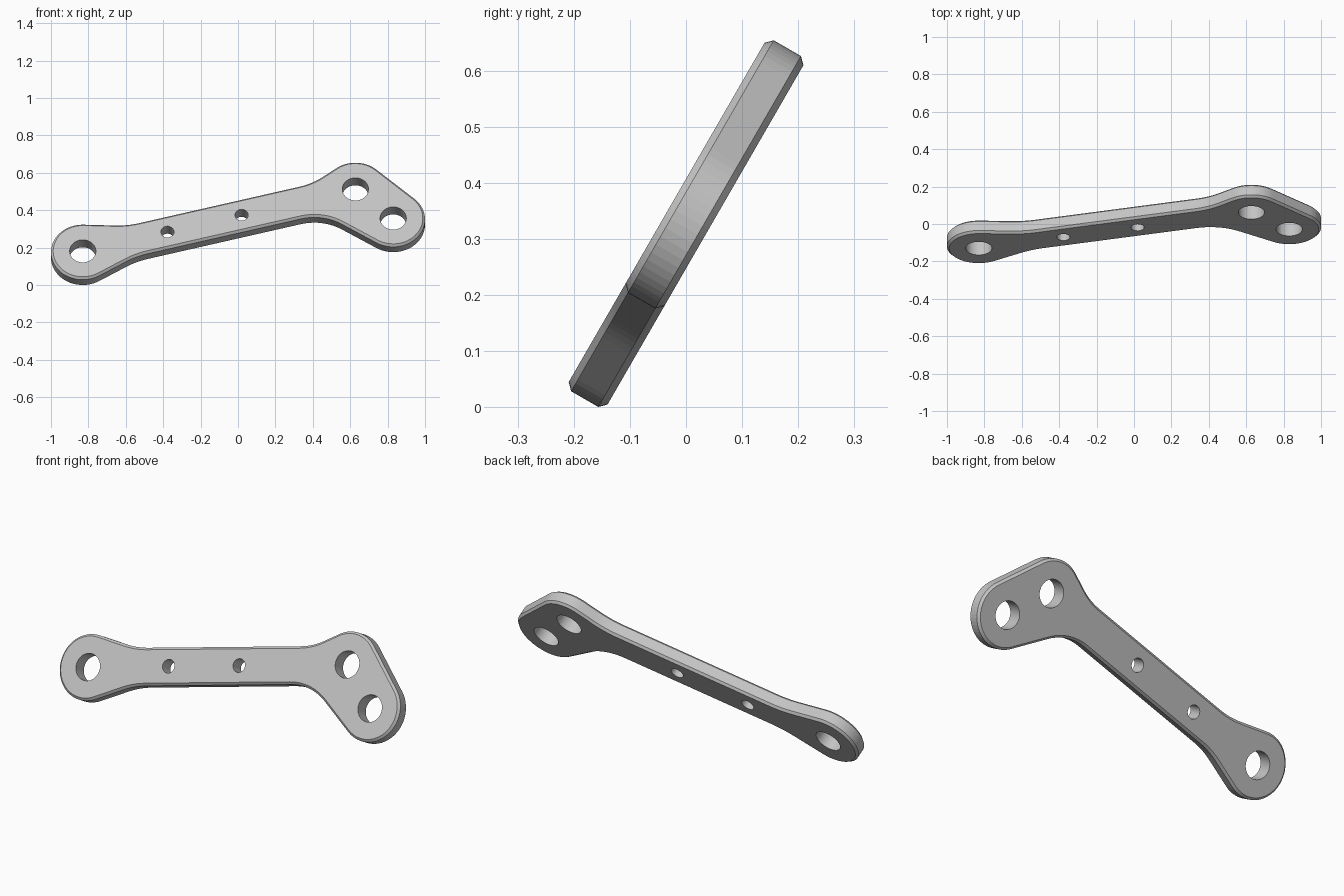
import bpy, bmesh
from math import sin, cos, tan, radians
from mathutils import Matrix

cube = bpy.data.objects.get("Cube")
if cube:
    bpy.data.objects.remove(cube)

# Plate dimensions, measured along the arm from the single-hole end
THICK, CHAMFER = 0.08, 0.012
ARM = 0.097                      # half width of the arm
LOBE = 0.17                      # radius of the rounded ends
END, TOP, LOW = (0, 0), (1.507, 0), (1.657, -0.225)
HOLES = [(END, 0.07), (TOP, 0.07), (LOW, 0.07), ((0.468, 0), 0.035), ((0.878, 0), 0.035)]


def arc(center, radius, start, end, steps):
    """Points along an arc, angles in degrees."""
    angles = [radians(start + (end - start) * i / steps) for i in range(steps + 1)]
    return [(center[0] + radius * cos(a), center[1] + radius * sin(a)) for a in angles]


def fillet_center(lobe, flare, radius, side, direction):
    """Centre of the concave arc that joins the arm edge to a lobe tangent."""
    f = radians(flare)
    corner = lobe[0] + direction * (cos(f) * (ARM - side * lobe[1]) - LOBE) / sin(f)
    return (corner - direction * radius * tan(f / 2), side * (ARM + radius))


def outline(inset):
    """Counter-clockwise outline, moved inwards by inset."""
    r = LOBE - inset
    flare, top_flare, low_flare = 16.5, 22, 46.5
    wide, mid, tight = 0.45, 0.35, 0.28
    pts = arc(END, r, 90 - flare, 270 + flare, 36)
    pts += arc(fillet_center(END, flare, wide, -1, -1), wide + inset, 90 + flare, 90, 6)
    pts += arc(fillet_center(LOW, low_flare, tight, -1, 1), tight + inset, 90, 90 - low_flare, 10)
    pts += arc(LOW, r, -90 - low_flare, 33.7, 28)
    pts += arc(TOP, r, 33.7, 90 + top_flare, 14)
    pts += arc(fillet_center(TOP, top_flare, mid, 1, 1), mid + inset, top_flare - 90, -90, 6)
    pts += arc(fillet_center(END, flare, wide, 1, -1), wide + inset, -90, -90 - flare, 6)
    return pts


def ring(bm, pts, z):
    return [bm.verts.new((x, y, z)) for x, y in pts]


def bridge(bm, a, b):
    for i in range(len(a)):
        bm.faces.new((a[i - 1], a[i], b[i], b[i - 1]))


def loop_edges(bm, verts):
    return [bm.edges.get((verts[i - 1], verts[i])) for i in range(len(verts))]


bm = bmesh.new()
half = THICK / 2

# Chamfered rim
levels = [(CHAMFER, -half), (0, CHAMFER - half), (0, half - CHAMFER), (CHAMFER, half)]
rings = [ring(bm, outline(inset), z) for inset, z in levels]
for a, b in zip(rings, rings[1:]):
    bridge(bm, a, b)

# Hole walls
back_loops, front_loops = [rings[0]], [rings[-1]]
for center, radius in HOLES:
    pts = arc(center, radius, 0, 360, 48)[:-1]
    back, front = ring(bm, pts, -half), ring(bm, pts, half)
    bridge(bm, front, back)
    back_loops.append(back)
    front_loops.append(front)

# Flat faces around the holes
for loops, z in ((back_loops, -1), (front_loops, 1)):
    edges = [e for loop in loops for e in loop_edges(bm, loop)]
    bmesh.ops.triangle_fill(bm, edges=edges, use_beauty=True, normal=(0, 0, z))
bmesh.ops.recalc_face_normals(bm, faces=bm.faces)

# Stand the plate up, leaning back
place = (Matrix.Translation((0, 0, 0.327)) @ Matrix.Rotation(radians(60), 4, 'X')
         @ Matrix.Translation((-0.83, -0.191, 0)) @ Matrix.Rotation(radians(14.7), 4, 'Z'))
bm.transform(place)

mesh = bpy.data.meshes.new("link_plate")
bm.to_mesh(mesh)
bm.free()
plate = bpy.data.objects.new("link_plate", mesh)
bpy.context.collection.objects.link(plate)

# Plain grey finish
grey = bpy.data.materials.new("light_grey")
grey.use_nodes = True
color = (0.55, 0.55, 0.55, 1)
grey.diffuse_color = color
grey.node_tree.nodes["Principled BSDF"].inputs["Base Color"].default_value = color
mesh.materials.append(grey)
